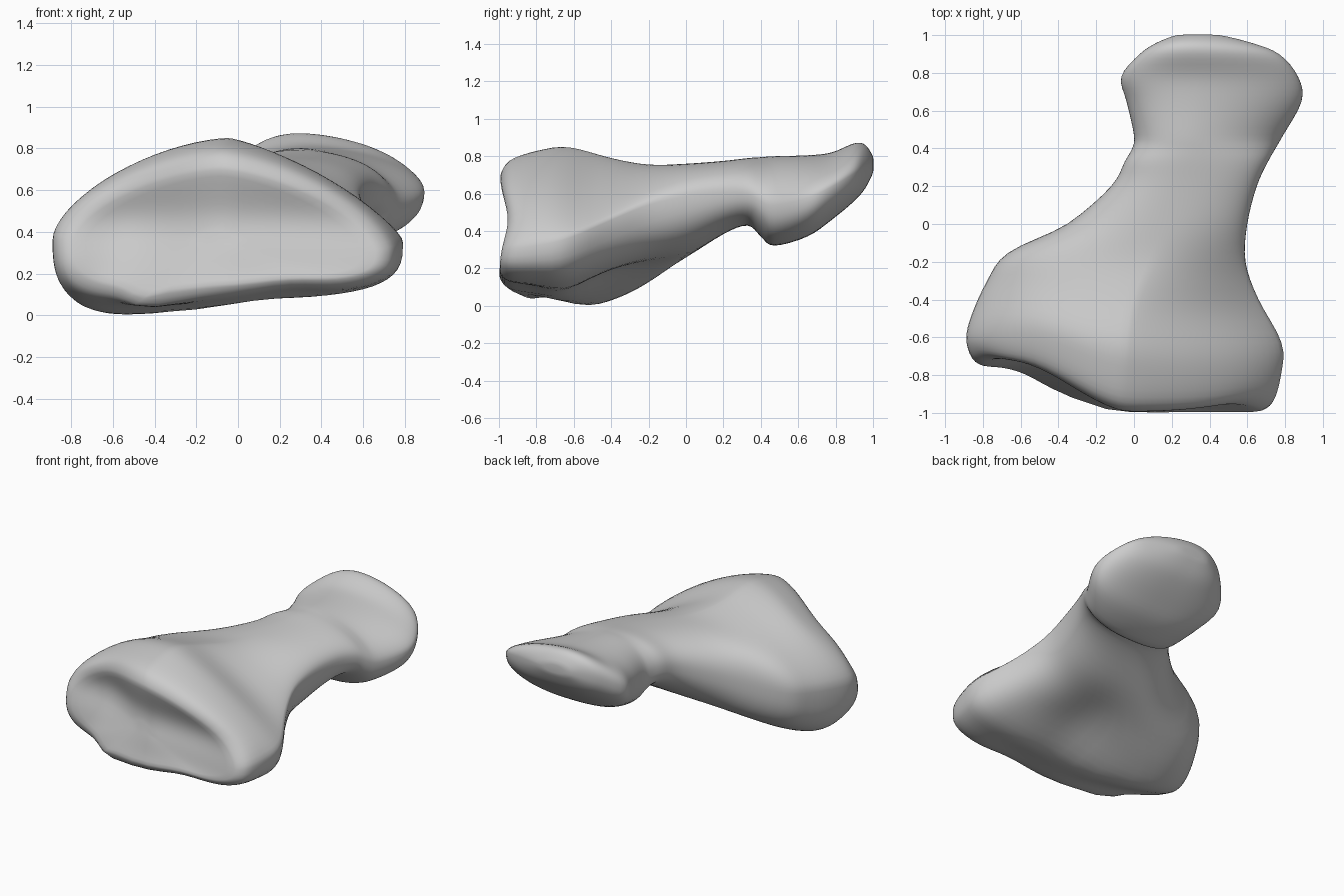
import bpy, bmesh, math

cube = bpy.data.objects.get("Cube")
if cube:
    bpy.data.objects.remove(cube)

RING = 72
STEPS = 4

# Cross-sections along the bone, front to back:
# y, left x, left z, top x, top z, right x, right z, bottom x, bottom z
SECTIONS = [
    (-1.0, -.8, .35, -.08, .7, .67, .3, -.35, .14),
    (-.95, -.86, .36, -.08, .78, .74, .31, -.42, .08),
    (-.8, -.89, .37, -.06, .83, .78, .33, -.45, .04),
    (-.63, -.86, .38, -.04, .85, .785, .37, -.45, .0),
    (-.4, -.78, .39, .0, .79, .66, .47, -.4, .05),
    (-.2, -.67, .41, .08, .755, .59, .55, -.25, .13),
    (0, -.35, .47, .17, .76, .6, .59, .0, .24),
    (.2, -.12, .56, .25, .775, .65, .61, .2, .38),
    (.33, -.05, .6, .28, .79, .71, .6, .32, .43),
    (.4, -.01, .59, .3, .795, .75, .56, .36, .37),
    (.47, .0, .57, .3, .8, .79, .54, .38, .32),
    (.65, -.04, .59, .32, .805, .89, .58, .42, .37),
    (.78, -.07, .63, .32, .82, .87, .64, .4, .46),
    (.9, .03, .71, .3, .87, .77, .71, .38, .56),
    (.96, .12, .74, .3, .86, .62, .74, .36, .63),
    (1.0, .22, .75, .32, .8, .46, .75, .34, .71),
]


def spline(a, b, c, d, t):
    """Catmull-Rom blend of four sections."""
    return [q + .5 * t * (r - p + t * (2 * p - 5 * q + 4 * r - s
            + t * (3 * (q - r) + s - p))) for p, q, r, s in zip(a, b, c, d)]


def smoothstep(lo, hi, v):
    t = min(max((v - lo) / (hi - lo), 0), 1)
    return t * t * (3 - 2 * t)


def bell(v, centre, width):
    return math.exp(-((v - centre) / width) ** 2)


def section_points(sec):
    """Closed outline made of four superellipse quarters."""
    y, xl, zl, xt, zt, xr, zr, xb, zb = sec
    back = smoothstep(-.6, .1, y)
    # Fullness of each quarter; the upper right is pinched behind the ridge
    top_left, bottom = 1.6 + .6 * back, 3.2 - .7 * back
    top_right = (1.5 - .35 * bell(y, -.5, .25) + .7 * smoothstep(-.3, .1, y)
                 - .5 * smoothstep(.2, .5, y))
    pts = []
    for i in range(RING):
        a = 2 * math.pi * i / RING
        c, s = math.cos(a), math.sin(a)
        n = bottom if s < 0 else top_right if c >= 0 else top_left
        mid_x, peak = (xt, zt) if s >= 0 else (xb, zb)
        side_x, side_z = (xr, zr) if c >= 0 else (xl, zl)
        u, v = abs(c) ** (2 / n), abs(s) ** (2 / n)
        x = mid_x + (side_x - mid_x) * u
        z = side_z + (peak - side_z) * v
        if s < 0:
            # Hollow underside between the two front knuckles, and a small nub
            z += .13 * v * bell(x, .15, .32) * bell(y, -.4, .32)
            z += .06 * v * smoothstep(.2, .6, x) * bell(y, -.5, .28)
            z += .04 * v * bell(x, .25, .2) * bell(y, -.9, .15)
            z -= .07 * v * bell(x, -.45, .08) * bell(y, -.97, .08)
        pts.append((x, y, z))
    return pts


def inset_ring(pts, scale, push):
    """Shrunken copy of an outline, moved along y."""
    n = len(pts)
    mid = [sum(p[k] for p in pts) / n for k in range(3)]
    return [(mid[0] + (p[0] - mid[0]) * scale, p[1] + push,
             mid[2] + (p[2] - mid[2]) * scale) for p in pts]


def shape_front(p):
    """Set the left knuckle back and hollow the joint face across its middle."""
    x, y, z = p
    high = smoothstep(.08, .4, z)
    amount = (high * smoothstep(.0, .62, -x)
              + (1 - high) * smoothstep(.1, .75, -x))
    waist = .045 * bell(z, .46, .14) * smoothstep(-.75, -1, y)
    return x, y + waist + .24 * amount * min(max(-y, 0), 1), z


# Rings: dished front joint face, then the lofted body, then the rounded back
last = len(SECTIONS) - 1
rings = []
for i in range(last):
    quad = [SECTIONS[min(max(i + k, 0), last)] for k in (-1, 0, 1, 2)]
    rings += [section_points(spline(*quad, j / STEPS)) for j in range(STEPS)]
rings.append(section_points(SECTIONS[last]))
front, back = rings[0], rings[-1]
dish = [inset_ring(front, k / 10, .03 * (1 - (k / 10) ** 3)) for k in range(1, 10)]
rings = dish + rings + [inset_ring(back, .5, .003)]

bm = bmesh.new()
loops = [[bm.verts.new(shape_front(p)) for p in ring] for ring in rings]
for a, b in zip(loops, loops[1:]):
    for i in range(RING):
        j = (i + 1) % RING
        bm.faces.new((a[i], a[j], b[j], b[i]))
bm.faces.new(loops[0])
bm.faces.new(loops[-1])
bmesh.ops.recalc_face_normals(bm, faces=bm.faces)
for _ in range(2):
    bmesh.ops.smooth_vert(bm, verts=bm.verts, factor=.4,
                          use_axis_x=True, use_axis_y=True, use_axis_z=True)

mesh = bpy.data.meshes.new("bone")
bm.to_mesh(mesh)
bm.free()
bone = bpy.data.objects.new("bone", mesh)
bpy.context.collection.objects.link(bone)

# Plain grey surface
grey = bpy.data.materials.new("plain grey")
grey.use_nodes = True
colour = (.6, .6, .6, 1)
grey.diffuse_color = colour
grey.node_tree.nodes["Principled BSDF"].inputs["Base Color"].default_value = colour
mesh.materials.append(grey)

bpy.context.view_layer.objects.active = bone
bone.select_set(True)
bpy.ops.object.shade_smooth_by_angle(angle=math.radians(50))
